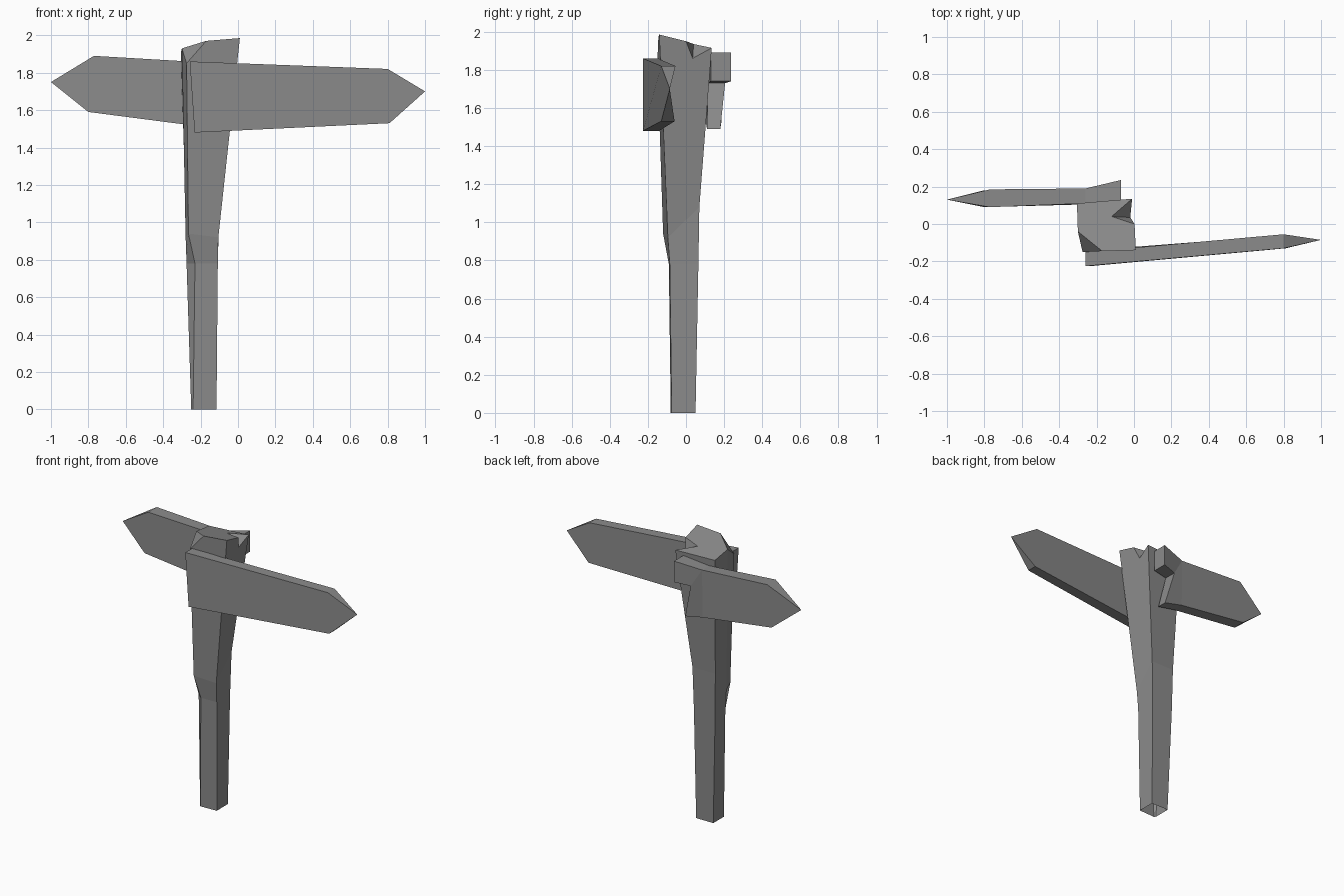
import bpy
import bmesh

cube = bpy.data.objects.get("Cube")
if cube:
    bpy.data.objects.remove(cube)

grey = bpy.data.materials.new("weathered_grey")
grey.use_nodes = True
colour = (0.26, 0.26, 0.26, 1)
grey.diffuse_color = colour
grey.node_tree.nodes["Principled BSDF"].inputs["Base Color"].default_value = colour


def finish(name, bm):
    """Weld, orient and link a flat-shaded part."""
    bmesh.ops.remove_doubles(bm, verts=bm.verts, dist=0.0005)
    bmesh.ops.recalc_face_normals(bm, faces=bm.faces)
    mesh = bpy.data.meshes.new(name)
    bm.to_mesh(mesh)
    bm.free()
    mesh.materials.append(grey)
    obj = bpy.data.objects.new(name, mesh)
    bpy.context.collection.objects.link(obj)
    return obj


def plank(name, outline, panels):
    """Outline points are (x, z, front y, back y); panels index the outline."""
    bm = bmesh.new()
    front = [bm.verts.new((x, yf, z)) for x, z, yf, yb in outline]
    # A pointed tip shares one vertex between front and back
    back = [f if o[2] == o[3] else bm.verts.new((o[0], o[3], o[1]))
            for f, o in zip(front, outline)]
    for panel in panels:
        bm.faces.new([front[i] for i in panel])
        bm.faces.new([back[i] for i in reversed(panel)])
    for i in range(len(outline)):
        j = (i + 1) % len(outline)
        edge = list(dict.fromkeys([front[i], front[j], back[j], back[i]]))
        bm.faces.new(edge)
    return finish(name, bm)


# Post: rings run front right, back right, back left, left chamfer, front chamfer
bm = bmesh.new()
rings = [
    [(-.115, -.075, 0), (-.115, .05, 0), (-.25, .05, 0), (-.25, -.07, 0), (-.24, -.08, 0)],
    [(-.108, -.085, .78), (-.108, .065, .78), (-.275, .065, .78), (-.275, -.05, .78), (-.23, -.09, .78)],
    [(-.105, -.095, .92), (-.1, .07, 1.08), (-.28, .07, 1.08), (-.28, -.055, .92), (-.265, -.12, .94)],
]
rings = [[bm.verts.new(p) for p in ring] for ring in rings]
for low, high in zip(rings, rings[1:]):
    for i in range(5):
        j = (i + 1) % 5
        bm.faces.new((low[i], low[j], high[j], high[i]))

# Broken post top, with a splintered notch on the left and a bevelled corner
top = {key: bm.verts.new(p) for key, p in {
    "front_right": (.01, -.14, 1.985),
    "notch_front": (.003, 0, 1.95),
    "notch_low": (-.02, .035, 1.86),
    "notch_in": (-.12, .04, 1.935),
    "back_right": (-.01, .135, 1.915),
    "back_left": (-.305, .11, 1.91),
    "left": (-.3, -.04, 1.93),
    "corner": (-.275, -.15, 1.85),
    "front": (-.17, -.145, 1.97)}.items()}
fr, br, bl, lc, fc = rings[-1]
for base, rim in [
    ((fr, br), "back_right notch_low notch_front front_right"),
    ((br, bl), "back_left back_right"),
    ((bl, lc), "left back_left"),
    ((lc, fc), "corner left"),
    ((fc, fr), "front_right front corner"),
    ((), "front_right notch_front notch_in back_right back_left left front"),
    ((), "notch_front notch_low notch_in"),
    ((), "notch_low back_right notch_in"),
    ((), "front left corner"),
]:
    bm.faces.new(list(base) + [top[k] for k in rim.split()])
finish("post", bm)

# Front board pointing to the left
plank("front_board", [
    (-.258, 1.86, -.225, -.15),
    (-.232, 1.48, -.225, -.14),
    (.81, 1.53, -.13, -.06),
    (1, 1.70, -.085, -.085),
    (.80, 1.82, -.13, -.055),
], [(0, 1, 2, 3, 4)])

# Rear board pointing to the right, bent, with a split at its inner end
plank("rear_board", [
    (-1, 1.75, .13, .13),
    (-.8, 1.59, .09, .18),
    (-.26, 1.52, .105, .185),
    (-.12, 1.49, .11, .18),
    (-.18, 1.73, .115, .205),
    (-.07, 1.74, .13, .235),
    (-.07, 1.89, .13, .235),
    (-.26, 1.86, .11, .19),
    (-.77, 1.89, .09, .185),
], [(0, 1, 2, 7, 8), (2, 3, 4, 7), (4, 5, 6, 7)])
